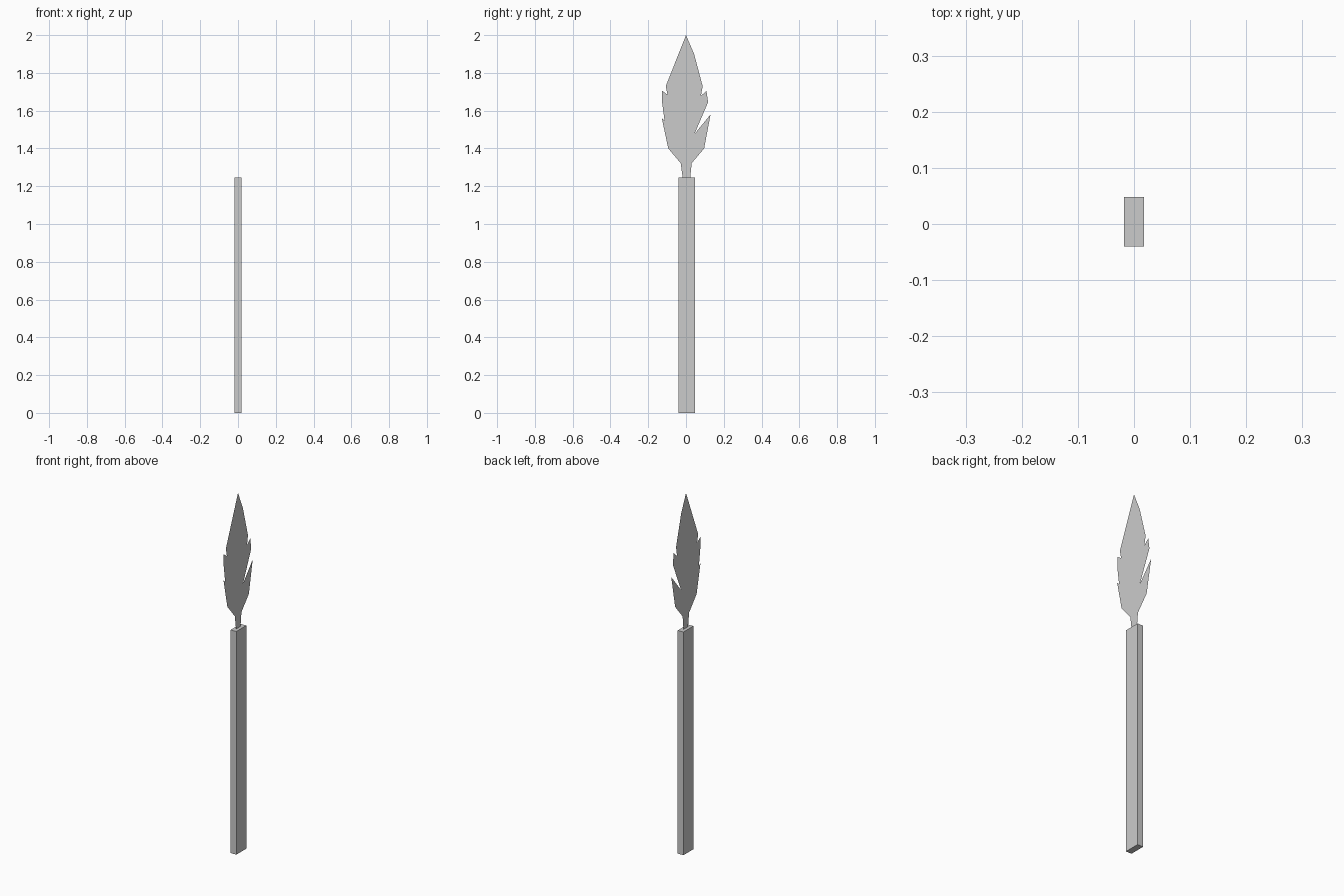
import bpy, bmesh
from mathutils import Matrix

if "Cube" in bpy.data.objects:
    bpy.data.objects.remove(bpy.data.objects["Cube"])


def finish(bm, name):
    mesh = bpy.data.meshes.new(name)
    bm.to_mesh(mesh)
    bm.free()
    obj = bpy.data.objects.new(name, mesh)
    bpy.context.collection.objects.link(obj)
    return obj


SHAFT_TOP = 1.246

# Rectangular shaft, slightly off centre in y
bm = bmesh.new()
bmesh.ops.create_cube(bm, size=1, matrix=Matrix.Translation((0, 0.004, SHAFT_TOP / 2))
                      @ Matrix.Diagonal((0.035, 0.088, SHAFT_TOP, 1)))
finish(bm, "shaft")

# Flat barbed blade: one-sheet outline in the yz plane, clockwise from the tip
outline = [
    (0, 2.0), (0.043, 1.90), (0.088, 1.73), (0.038, 1.64),
    (0.108, 1.705), (0.117, 1.645), (0.044, 1.475),
    (0.13, 1.58), (0.096, 1.40), (0.03, 1.322), (0.022, 1.24),
    (-0.017, 1.24), (-0.028, 1.322), (-0.094, 1.40), (-0.128, 1.56),
    (-0.044, 1.475), (-0.126, 1.64), (-0.126, 1.705),
    (-0.036, 1.64), (-0.107, 1.73),
]
bm = bmesh.new()
face = bm.faces.new([bm.verts.new((0, y, z)) for y, z in outline])
bmesh.ops.triangulate(bm, faces=[face])
finish(bm, "blade")
